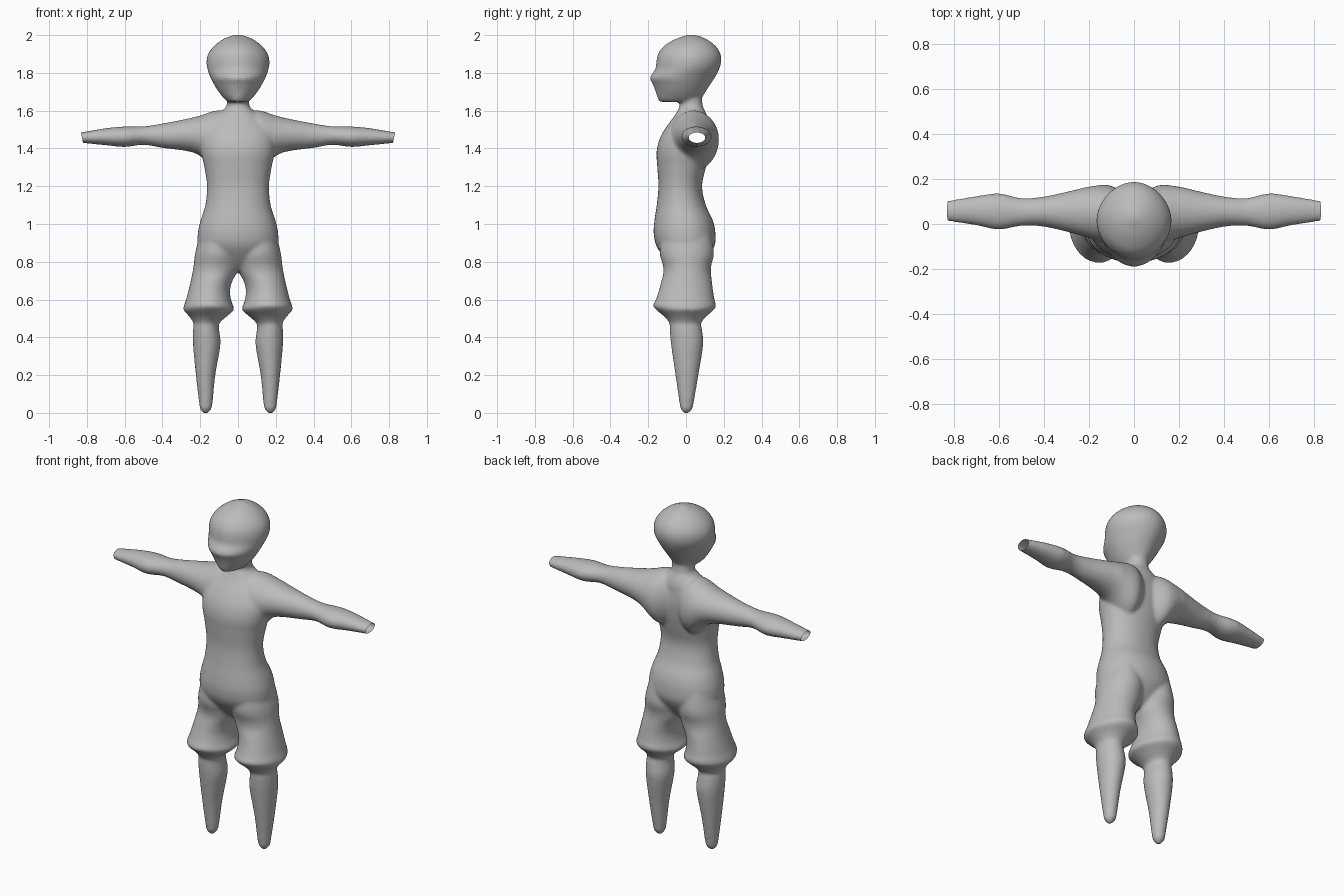
import bpy, bmesh, math
from mathutils import Vector

SEG, SUB = 40, 5
bm = bmesh.new()


def smooth_rows(rows):
    """Catmull-Rom interpolation between the section rows."""
    out = []
    for i in range(len(rows) - 1):
        p0, p1, p2, p3 = (rows[min(max(i + k, 0), len(rows) - 1)] for k in (-1, 0, 1, 2))
        for s in range(SUB):
            t = s / SUB
            out.append([0.5 * (2 * b + (c - a) * t + (2 * a - 5 * b + 4 * c - d) * t * t
                               + (3 * b - a - 3 * c + d) * t ** 3)
                        for a, b, c, d in zip(p0, p1, p2, p3)])
    return out + [list(rows[-1])]


def loft(rows, place, power=1.0):
    """Closed loft; each row is (t, u_min, u_max, v_min, v_max)."""
    rings = []
    for t, u0, u1, v0, v1 in smooth_rows(rows):
        ring = []
        for k in range(SEG):
            a = 2 * math.pi * k / SEG
            c, s = math.cos(a), math.sin(a)
            c = math.copysign(abs(c) ** power, c)
            s = math.copysign(abs(s) ** power, s)
            ring.append(bm.verts.new(place(t, (u0 + u1) / 2 + c * (u1 - u0) / 2,
                                           (v0 + v1) / 2 + s * (v1 - v0) / 2)))
        rings.append(ring)
    for a, b in zip(rings, rings[1:]):
        for k in range(SEG):
            n = (k + 1) % SEG
            bm.faces.new((a[k], a[n], b[n], b[k]))
    bm.faces.new(rings[0][::-1])
    bm.faces.new(rings[-1])


def upright(t, u, v):
    return (u, v, t)


# torso and neck: z, half width, front y, back y
torso = [(.75, .04, -.05, .05), (.80, .12, -.10, .10), (.88, .205, -.155, .15),
         (.95, .213, -.171, .156), (1.02, .198, -.167, .142), (1.10, .173, -.155, .105),
         (1.20, .164, -.146, .085), (1.30, .178, -.152, .105), (1.38, .195, -.156, .12),
         (1.45, .195, -.14, .125), (1.51, .17, -.107, .12), (1.56, .13, -.07, .115),
         (1.60, .085, -.045, .10), (1.63, .06, -.035, .088), (1.72, .06, -.04, .08)]
loft([(z, -w, w, f, b) for z, w, f, b in torso], upright, 0.93)

# head
head = [(1.647, .055, -.14, .07), (1.665, .075, -.15, .083), (1.70, .103, -.161, .104),
        (1.74, .128, -.176, .13), (1.775, .146, -.191, .153), (1.82, .162, -.163, .176),
        (1.86, .167, -.157, .187), (1.90, .158, -.148, .183), (1.94, .130, -.12, .16),
        (1.975, .085, -.065, .115), (1.995, .04, -.01, .07), (2.003, .008, .02, .036)]
loft([(z, -w, w, f, b) for z, w, f, b in head], upright, 1.06)

# legs with flared hems: z, inner x, outer x, front y, back y
leg = [(.95, .02, .20, -.13, .13), (.85, -.01, .226, -.14, .148), (.78, -.006, .235, -.122, .134),
       (.74, .006, .242, -.12, .132), (.70, .029, .25, -.13, .137), (.65, .042, .262, -.143, .143),
       (.60, .037, .275, -.16, .151), (.568, .026, .286, -.174, .159), (.545, .021, .288, -.157, .147),
       (.51, .06, .258, -.115, .107), (.475, .098, .236, -.088, .08), (.44, .10, .238, -.086, .085),
       (.36, .093, .238, -.079, .091), (.20, .12, .223, -.056, .066), (.06, .134, .207, -.036, .042),
       (.02, .142, .20, -.028, .033), (-.004, .163, .18, -.007, .01)]
# arms: x, front y, back y, bottom z, top z
arm = [(0, -.04, .10, 1.34, 1.57), (.10, -.09, .17, 1.28, 1.602), (.20, -.062, .166, 1.36, 1.574),
       (.27, -.042, .15, 1.386, 1.557), (.40, -.012, .122, 1.403, 1.532), (.50, -.008, .115, 1.419, 1.517),
       (.60, -.025, .136, 1.408, 1.516), (.70, -.006, .124, 1.417, 1.507), (.83, .013, .103, 1.43, 1.485),
       (.90, .02, .095, 1.437, 1.475)]
for side in (1, -1):
    loft(leg, lambda t, u, v: (side * u, v, t))
    loft(arm, lambda t, u, v: (side * t, u, v))

bmesh.ops.recalc_face_normals(bm, faces=bm.faces)
mesh = bpy.data.meshes.new("body")
bm.to_mesh(mesh)
bm.free()
body = bpy.data.objects.new("body", mesh)
bpy.context.collection.objects.link(body)

# fuse the parts into one soft skin
fuse = body.modifiers.new("fuse", 'REMESH')
fuse.mode = 'VOXEL'
fuse.voxel_size = 0.009
soften = body.modifiers.new("soften", 'SMOOTH')
soften.factor = 0.5
soften.iterations = 7
bpy.context.view_layer.objects.active = body
body.select_set(True)
bpy.ops.object.convert(target='MESH')

# cut the sleeves open at the wrists
bm = bmesh.new()
bm.from_mesh(body.data)
for side in (1, -1):
    bmesh.ops.bisect_plane(bm, geom=bm.verts[:] + bm.edges[:] + bm.faces[:],
                           plane_co=Vector((side * .826, 0, 1.457)),
                           plane_no=Vector((side, 0, -.2)), clear_outer=True)
for f in bm.faces:
    f.smooth = True
bm.to_mesh(body.data)
bm.free()

grey = bpy.data.materials.new("plain grey")
grey.diffuse_color = (0.5, 0.5, 0.5, 1)
body.data.materials.clear()
body.data.materials.append(grey)
